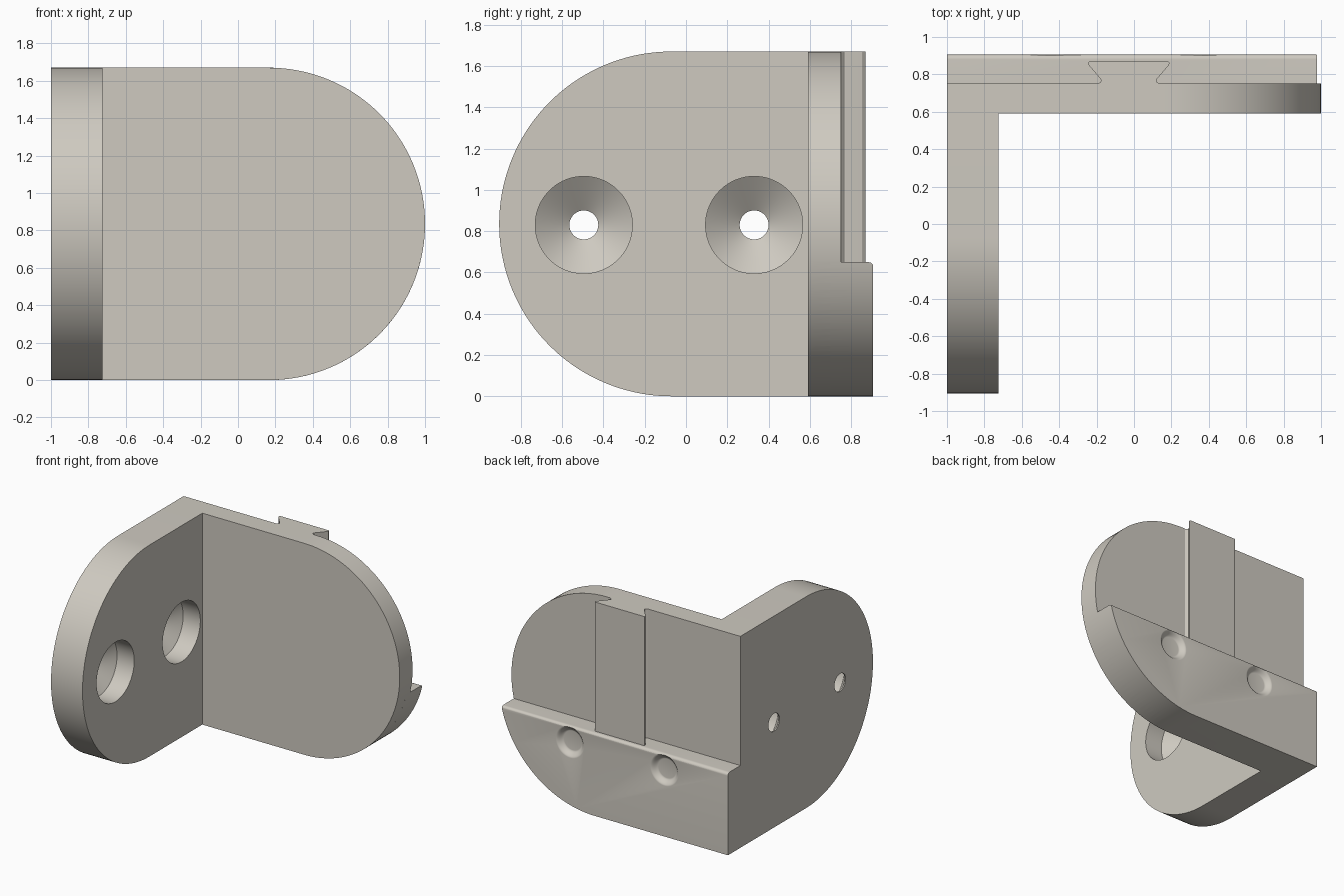
import bpy, bmesh, math
from mathutils import Vector, Matrix

if "Cube" in bpy.data.objects:
    bpy.data.objects.remove(bpy.data.objects["Cube"])

R = 0.835            # end radius = half height
H = 2 * R
mat = bpy.data.materials.new("warm grey")
mat.diffuse_color = (0.62, 0.59, 0.53, 1)
mat.use_nodes = True
mat.node_tree.nodes["Principled BSDF"].inputs["Base Color"].default_value = mat.diffuse_color


def finish(name, bm):
    bmesh.ops.recalc_face_normals(bm, faces=bm.faces)
    me = bpy.data.meshes.new(name)
    bm.to_mesh(me)
    bm.free()
    me.materials.append(mat)
    ob = bpy.data.objects.new(name, me)
    bpy.context.collection.objects.link(ob)
    return ob


def prism(points, offset):
    """Closed outline swept by an offset vector."""
    bm = bmesh.new()
    face = bm.faces.new([bm.verts.new(p) for p in points])
    ext = bmesh.ops.extrude_face_region(bm, geom=[face])
    bmesh.ops.translate(bm, vec=Vector(offset),
                        verts=[g for g in ext["geom"] if isinstance(g, bmesh.types.BMVert)])
    return bm


def lathe(name, profile, matrix, steps=64):
    """Spin a (radius, height) profile that starts and ends on the axis."""
    bm = bmesh.new()
    vs = [bm.verts.new((r, 0, h)) for r, h in profile]
    es = [bm.edges.new(p) for p in zip(vs, vs[1:])]
    bmesh.ops.spin(bm, geom=vs + es, cent=(0, 0, 0), axis=(0, 0, 1),
                   angle=2 * math.pi, steps=steps, use_duplicate=False)
    bmesh.ops.remove_doubles(bm, verts=bm.verts, dist=1e-5)
    bm.transform(matrix)
    return finish(name, bm)


def boolean(ob, tool, op):
    m = ob.modifiers.new(op, "BOOLEAN")
    m.operation, m.solver, m.object = op, "EXACT", tool
    bpy.context.view_layer.objects.active = ob
    bpy.ops.object.modifier_apply(modifier=m.name)
    bpy.data.objects.remove(tool)


def rounded_end(square, centre, top=H, n=72):
    """Outline (u, z): square end at one side, half circle at the other, cut at height top."""
    s = 1 if centre > square else -1
    end = math.asin(min(1, (top - R) / R))
    arc = [(centre + s * R * math.cos(a), R + R * math.sin(a))
           for a in (-math.pi / 2 + (end + math.pi / 2) * i / n for i in range(n + 1))]
    return [(square, 0)] + arc + [(square, top)]


# Back plate
bracket = finish("corner_bracket", prism([(x, 0.59, z) for x, z in rounded_end(-1, 0.165)], (0, 0.16, 0)))

# Side plate
side = finish("side_plate", prism([(-1, y, z) for y, z in rounded_end(0.75, -0.07)], (0.275, 0, 0)))
boolean(bracket, side, "UNION")

# Lower ledge with a rounded top edge
bm = prism([(x, 0.70, z) for x, z in rounded_end(-1, 0.165, 0.65)], (0, 0.205, 0))
rim = [e for e in bm.edges if all(v.co.z > 0.649 and v.co.y > 0.9 for v in e.verts)]
bmesh.ops.bevel(bm, geom=rim, offset=0.025, segments=8, profile=0.5, affect="EDGES")
boolean(bracket, finish("ledge", bm), "UNION")

# Dovetail rail
half = [(0.15, 0.72), (0.165, 0.75), (0.152, 0.758), (0.147, 0.766), (0.152, 0.777),
        (0.213, 0.848), (0.218, 0.858), (0.216, 0.866), (0.208, 0.87)]
loop = half + [(-x, y) for x, y in reversed(half)]
boolean(bracket, finish("dovetail", prism([(x - 0.028, y, 0.6) for x, y in loop], (0, 0, H - 0.6))), "UNION")

# Countersunk screw holes through the side plate
for y in (-0.495, 0.33):
    hole = [(0, -0.1), (0.07, -0.1), (0.07, 0.01), (0.235, 0.125), (0.235, 0.4), (0, 0.4)]
    place = Matrix.Translation((-1, y, 0.83)) @ Matrix.Rotation(math.pi / 2, 4, "Y")
    boolean(bracket, lathe("hole", hole, place, 96), "DIFFERENCE")

# Shallow round dimples with soft lips in the ledge
for x in (-0.445, 0.38):
    lip = [(0.075 + 0.05 * t, -0.035 * (0.5 + 0.5 * math.cos(math.pi * t)))
           for t in (i / 10 for i in range(11))]
    dimple = [(0, -0.035)] + lip + [(0.125, 0.05), (0, 0.05)]
    place = Matrix.Translation((x, 0.905, 0.525)) @ Matrix.Rotation(-math.pi / 2, 4, "X")
    boolean(bracket, lathe("dimple", dimple, place), "DIFFERENCE")

bpy.ops.object.select_all(action="DESELECT")
bracket.select_set(True)
bpy.context.view_layer.objects.active = bracket
bpy.ops.object.shade_smooth_by_angle(angle=math.radians(25))
